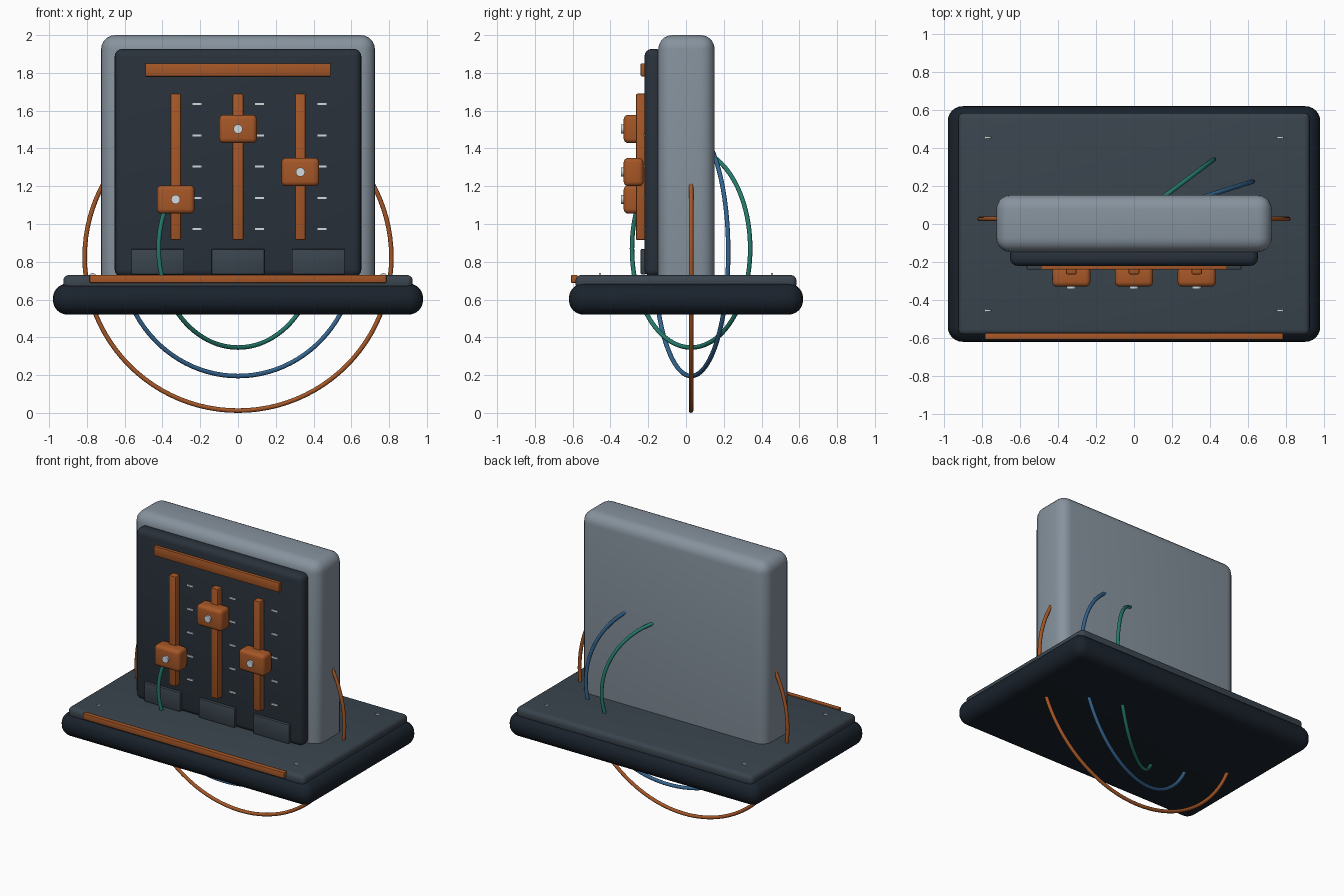
import bpy
from math import pi, radians

if "Cube" in bpy.data.objects:
    bpy.data.objects.remove(bpy.data.objects["Cube"])


def material(name, rgb):
    m = bpy.data.materials.new(name)
    m.diffuse_color = (*rgb, 1)
    m.use_nodes = True
    m.node_tree.nodes["Principled BSDF"].inputs["Base Color"].default_value = m.diffuse_color
    return m


SHELL = material("shell_grey", (0.24, 0.29, 0.34))
DARK = material("base_dark", (0.010, 0.016, 0.025))
PLATE = material("plate_slate", (0.042, 0.058, 0.075))
PANEL = material("panel_dark", (0.022, 0.031, 0.043))
COPPER = material("copper", (0.38, 0.095, 0.02))
BLUE = material("blue", (0.035, 0.13, 0.28))
GREEN = material("green", (0.018, 0.20, 0.15))
PALE = material("pale_metal", (0.65, 0.70, 0.74))


def finish(obj, name, mat):
    obj.name = name
    obj.data.materials.append(mat)
    bpy.ops.object.shade_smooth_by_angle(angle=radians(35))
    return obj


def box(name, x, y, z, mat, bevel=0.0, segments=4):
    """Rounded box given by its (min, max) range on each axis."""
    ranges = (x, y, z)
    bpy.ops.mesh.primitive_cube_add(size=1, location=[(a + b) / 2 for a, b in ranges])
    obj = bpy.context.object
    obj.scale = [b - a for a, b in ranges]
    bpy.ops.object.transform_apply(location=False, rotation=False, scale=True)
    if bevel:
        mod = obj.modifiers.new("round", "BEVEL")
        mod.width = bevel
        mod.segments = segments
        bpy.ops.object.modifier_apply(modifier=mod.name)
    return finish(obj, name, mat)


def stud(name, loc, radius, depth):
    """Small disc facing the front."""
    bpy.ops.mesh.primitive_cylinder_add(vertices=24, radius=radius, depth=depth,
                                        location=loc, rotation=(pi / 2, 0, 0))
    return finish(bpy.context.object, name, PALE)


def ring(name, radius, z, turn, mat):
    """Upright hoop turned about the vertical axis."""
    bpy.ops.mesh.primitive_torus_add(major_radius=radius, minor_radius=0.012,
                                     major_segments=96, minor_segments=12,
                                     location=(0, 0.027, z), rotation=(pi / 2, 0, turn))
    return finish(bpy.context.object, name, mat)


# Base with its top plate and front trim
box("base", (-0.98, 0.98), (-0.62, 0.62), (0.52, 0.685), DARK, 0.078, 6)
box("base_plate", (-0.925, 0.925), (-0.585, 0.585), (0.65, 0.73), PLATE, 0.03)
box("front_trim", (-0.785, 0.785), (-0.608, -0.575), (0.688, 0.73), COPPER, 0.004, 2)
for sx in (-1, 1):
    for sy in (-1, 1):
        stud("base_screw", (sx * 0.77, sy * 0.455, 0.72), 0.02, 0.01)

# Upright cabinet and control panel
box("cabinet", (-0.725, 0.725), (-0.147, 0.152), (0.64, 2.0), SHELL, 0.075, 5)
box("control_panel", (-0.653, 0.653), (-0.22, -0.12), (0.72, 1.927), PANEL, 0.04)
box("header_strip", (-0.49, 0.49), (-0.24, -0.21), (1.782, 1.85), COPPER, 0.004, 2)

# Sliders with track, scale ticks, knob, pin and label plate
for x, knob_z, label_x in ((-0.33, 1.13, -0.425), (0, 1.503, 0), (0.33, 1.275, 0.425)):
    box("slider_track", (x - 0.028, x + 0.028), (-0.265, -0.21), (0.915, 1.69),
        COPPER, 0.008, 2)
    for i in range(5):
        z = 0.973 + i * 0.1655
        box("scale_tick", (x + 0.09, x + 0.138), (-0.226, -0.21), (z - 0.005, z + 0.005), PALE)
    box("slider_knob", (x - 0.1, x + 0.1), (-0.33, -0.225), (knob_z - 0.075, knob_z + 0.075),
        COPPER, 0.025)
    stud("knob_pin", (x, -0.333, knob_z), 0.024, 0.02)
    box("label_plate", (label_x - 0.14, label_x + 0.14), (-0.24, -0.21), (0.733, 0.868),
        PLATE, 0.006, 2)

# Interlocking hoops passing through the base and cabinet
ring("outer_hoop", 0.812, 0.824, 0, COPPER)
ring("middle_hoop", 0.655, 0.85, 0.305, BLUE)
ring("inner_hoop", 0.524, 0.87, 0.64, GREEN)
